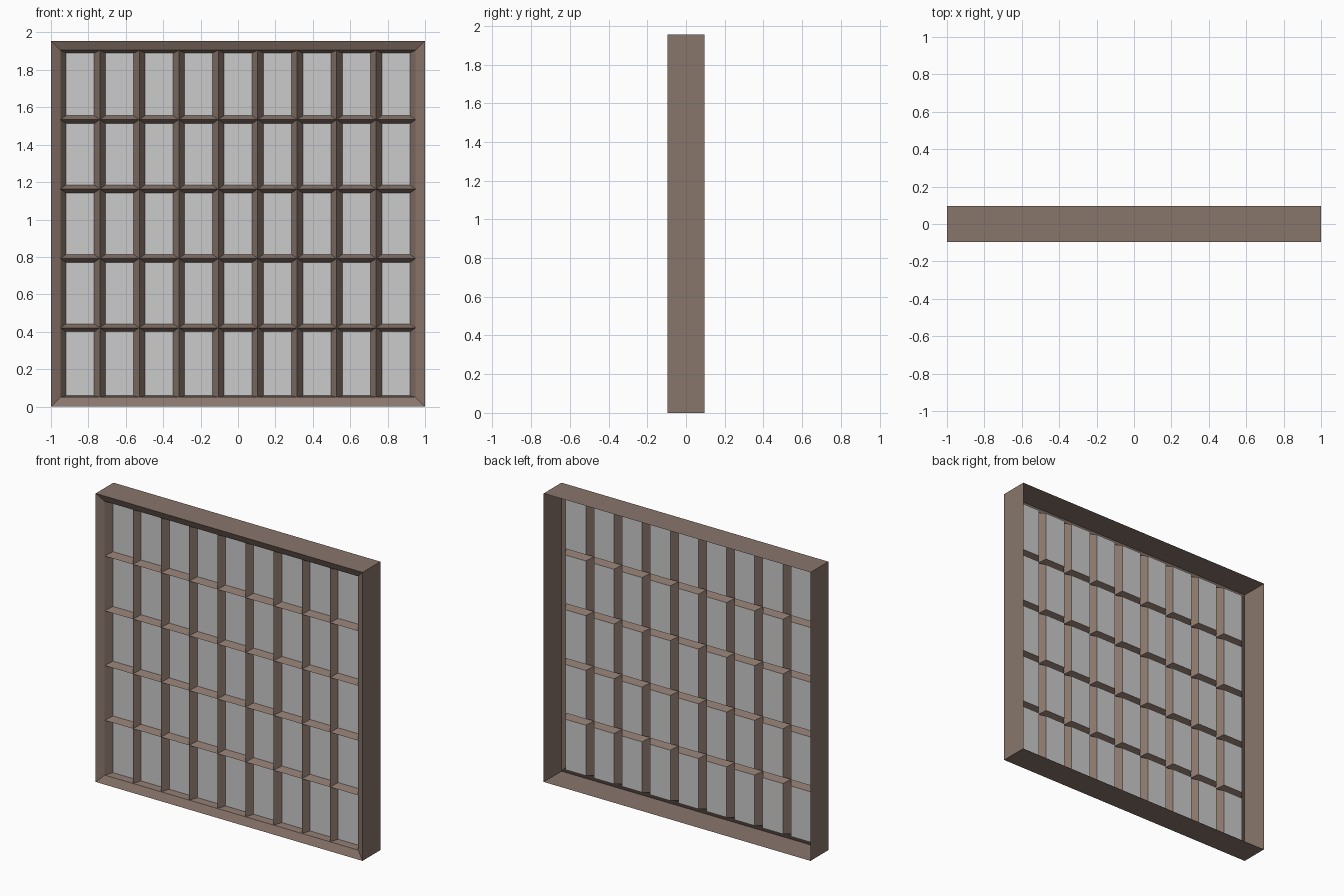
import bpy, bmesh

if "Cube" in bpy.data.objects:
    bpy.data.objects.remove(bpy.data.objects["Cube"])

H = 1.955                 # total height
HALF = 0.095              # half depth of the frame
BORDER = 0.05             # width of the sloped rim
RIDGE_Y, PANE_Y = -0.07, -0.025
COLS, ROWS = 9, 5
DX = (2 - 2 * BORDER) / COLS
DZ = (H - 2 * BORDER) / ROWS

wood = bpy.data.materials.new("wood")
wood.diffuse_color = (0.25, 0.18, 0.148, 1)
wood.use_nodes = True
wood.node_tree.nodes["Principled BSDF"].inputs["Base Color"].default_value = wood.diffuse_color


def rect(x0, x1, z0, z1, y):
    """Corner loop, counter-clockwise as seen from the front."""
    return [(x0, y, z0), (x1, y, z0), (x1, y, z1), (x0, y, z1)]


def band(a, b):
    """Four quads joining an outer loop to an inner loop."""
    return [[a[i], a[(i + 1) % 4], b[(i + 1) % 4], b[i]] for i in range(4)]


def make(name, quads, mat=None):
    bm = bmesh.new()
    for q in quads:
        bm.faces.new([bm.verts.new(p) for p in q])
    bmesh.ops.remove_doubles(bm, verts=bm.verts, dist=1e-4)
    me = bpy.data.meshes.new(name)
    bm.to_mesh(me)
    bm.free()
    if mat:
        me.materials.append(mat)
    ob = bpy.data.objects.new(name, me)
    bpy.context.collection.objects.link(ob)
    return ob


# Outer walls (open at the back) and the rim sloping in at the front
back = rect(-1, 1, 0, H, HALF)
front = rect(-1, 1, 0, H, -HALF)
inner = rect(-1 + BORDER, 1 - BORDER, BORDER, H - BORDER, RIDGE_Y)
make("outer_frame", band(back, front) + band(front, inner), wood)

# Each cell slopes from the glazing bar ridges back to its pane
bars, panes = [], []
for c in range(COLS):
    for r in range(ROWS):
        x0 = -1 + BORDER + c * DX
        z0 = BORDER + r * DZ
        low = 0.008 if r == 0 else 0.021
        high = 0.015 if r == ROWS - 1 else 0.021
        ridge = rect(x0, x0 + DX, z0, z0 + DZ, RIDGE_Y)
        pane = rect(x0 + 0.03, x0 + DX - 0.03, z0 + low, z0 + DZ - high, PANE_Y)
        bars += band(ridge, pane)
        panes.append(pane)
make("glazing_bars", bars, wood)
make("window_panes", panes)
